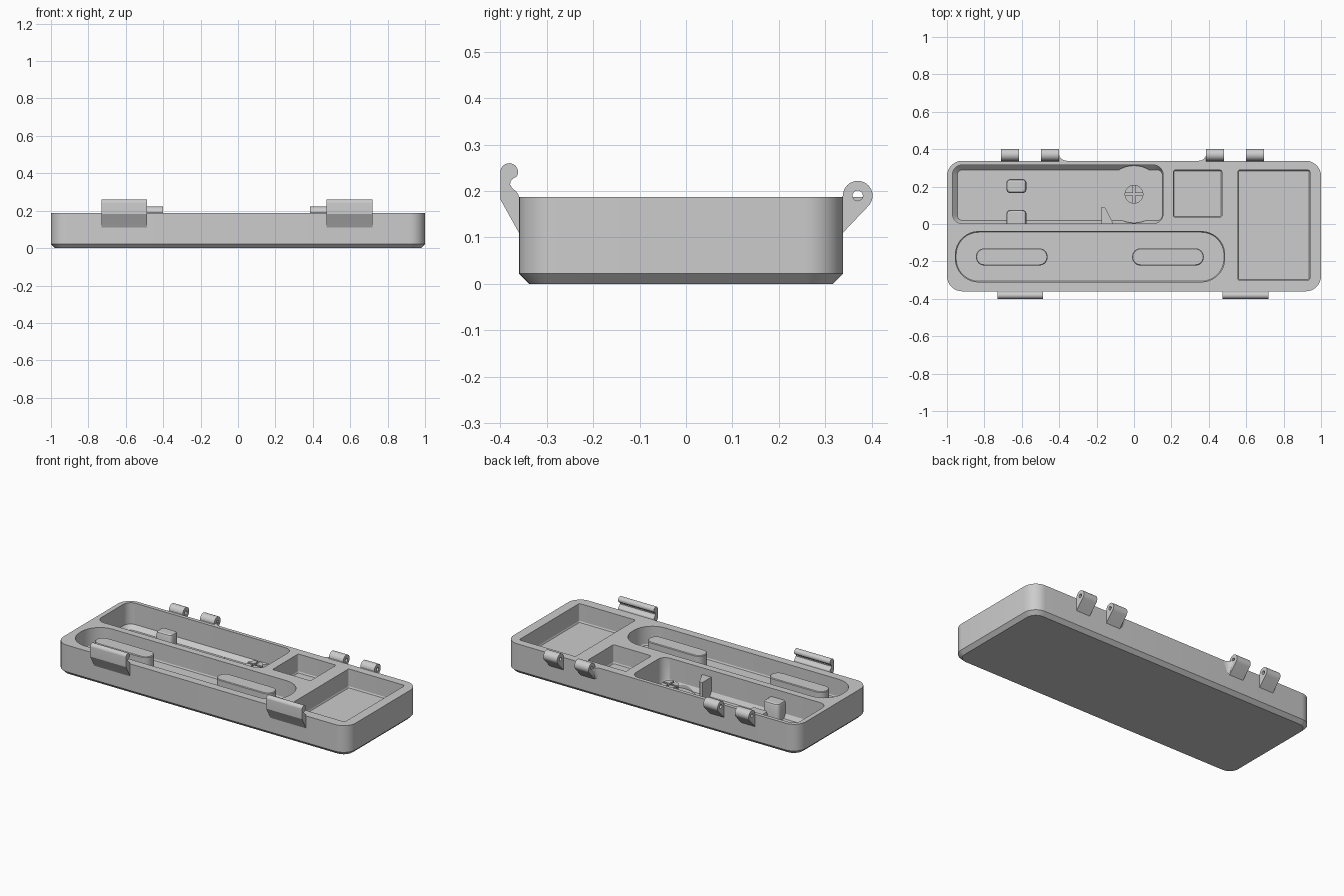
import bpy, bmesh
from math import pi, sin, cos

cube = bpy.data.objects.get("Cube")
if cube:
    bpy.data.objects.remove(cube, do_unlink=True)

COLOUR = (0.605, 0.605, 0.605, 1)
grey = bpy.data.materials.new("grey_plastic")
grey.use_nodes = True
grey.diffuse_color = COLOUR
grey.node_tree.nodes["Principled BSDF"].inputs["Base Color"].default_value = COLOUR

FRONT, BACK, TOP, FLOOR = -0.36, 0.338, 0.187, 0.03


def loft(name, rings):
    """Solid through matching closed rings of 3D points."""
    bm = bmesh.new()
    loops = [[bm.verts.new(p) for p in ring] for ring in rings]
    n = len(loops[0])
    for a, b in zip(loops, loops[1:]):
        for i in range(n):
            j = (i + 1) % n
            bm.faces.new((a[i], a[j], b[j], b[i]))
    bm.faces.new(loops[0][::-1])
    bm.faces.new(loops[-1])
    bmesh.ops.remove_doubles(bm, verts=bm.verts, dist=1e-5)
    bmesh.ops.recalc_face_normals(bm, faces=bm.faces)
    mesh = bpy.data.meshes.new(name)
    bm.to_mesh(mesh)
    bm.free()
    mesh.materials.append(grey)
    obj = bpy.data.objects.new(name, mesh)
    bpy.context.collection.objects.link(obj)
    return obj


def arc(cx, cy, r, start, end, steps=8):
    angles = [start + (end - start) * i / steps for i in range(steps + 1)]
    return [(cx + r * cos(a), cy + r * sin(a)) for a in angles]


def ring(x0, x1, y0, y1, r, z):
    """Rounded rectangle at one height."""
    corners = [(x1 - r, y1 - r), (x0 + r, y1 - r), (x0 + r, y0 + r), (x1 - r, y0 + r)]
    return [(x, y, z) for i, c in enumerate(corners)
            for x, y in arc(*c, r, i * pi / 2, (i + 1) * pi / 2)]


def slab(name, x0, x1, y0, y1, r, levels):
    """Rounded block; each level is a height and an inset."""
    return loft(name, [ring(x0 + d, x1 - d, y0 + d, y1 - d, max(r - d, 0.004), z)
                       for z, d in levels])


def extrude_x(name, profile, x0, x1):
    return loft(name, [[(x, y, z) for y, z in profile] for x in (x0, x1)])


def disc(name, x, y, r, z0, z1):
    return loft(name, [[(px, py, z) for px, py in arc(x, y, r, 0, 2 * pi, 48)[:-1]] for z in (z0, z1)])


def cut(obj, cutters):
    bpy.context.view_layer.objects.active = obj
    for cutter in cutters:
        cutter.hide_render = True
        mod = obj.modifiers.new("cut", "BOOLEAN")
        mod.operation, mod.solver, mod.object = "DIFFERENCE", "EXACT", cutter
        bpy.ops.object.modifier_apply(modifier=mod.name)
        bpy.data.objects.remove(cutter, do_unlink=True)


parts = []

# Tray with a chamfered base and its compartments
tray = slab("tray", -1, 1, FRONT, BACK, 0.082, [(0, 0.022), (0.022, 0), (TOP, 0)])
shallow = [(0.072, 0.004), (0.08, 0), (0.3, 0)]
cut(tray, [
    # its floor slopes up towards the outer walls
    loft("long_pocket", [ring(-0.945, 0.152, 0.018, 0.29, 0.03, FLOOR),
                         ring(-0.97, 0.155, 0.003, 0.315, 0.05, FLOOR + 0.025),
                         ring(-0.97, 0.155, 0.003, 0.315, 0.05, 0.3)]),
    disc("reel_pocket", 0, 0.159, 0.153, FLOOR - 0.003, 0.3),
    slab("handle_slot", -0.955, 0.485, -0.31, -0.04, 0.125, shallow),
    slab("small_pocket", 0.21, 0.47, 0.037, 0.288, 0.01, shallow),
    slab("large_pocket", 0.555, 0.94, -0.3, 0.288, 0.01, shallow),
])
parts.append(tray)

# Raised pads in the handle slot
for side, x in (("right", -0.845), ("left", -0.01)):
    parts.append(slab(side + "_pad", x, x + 0.383, -0.222, -0.13, 0.045,
                      [(0.06, 0), (0.17, 0), (0.174, 0.004)]))

# Rounded posts in the long pocket
for name, y0, y1 in (("free_post", 0.165, 0.24), ("wall_post", -0.02, 0.075)):
    parts.append(slab(name, -0.682, -0.575, y0, y1, 0.022,
                      [(0.02, 0), (0.122, 0), (0.132, 0.004), (0.136, 0.012)]))

# Split hub for the reel
hub = disc("split_hub", 0, 0.159, 0.05, 0.02, 0.115)
cut(hub, [
    slab("slot_a", -0.1, 0.1, 0.153, 0.165, 0.004, [(0.04, 0), (0.2, 0)]),
    slab("slot_b", -0.006, 0.006, 0.06, 0.26, 0.004, [(0.04, 0), (0.2, 0)]),
])
parts.append(hub)

# Tapered guide fin on the pocket wall
fin = [(-0.175, -0.005), (-0.108, -0.005), (-0.125, 0.03), (-0.15, 0.082), (-0.16, 0.09), (-0.175, 0.09)]
parts.append(loft("guide_fin", [[(x, y, z) for x, y in fin] for z in (0.02, 0.145)]))

# Hinge knuckles along the back
knuckle = [(BACK - 0.01, 0.1), (BACK, 0.11)] + arc(0.37, 0.19, 0.032, -pi / 4, pi, 20) + [(BACK - 0.01, 0.18)]
for i, (x0, x1) in enumerate(((-0.71, -0.615), (-0.497, -0.4), (0.385, 0.482), (0.6, 0.695))):
    hinge = extrude_x("hinge_%d" % (i + 1), knuckle, x0, x1)
    cut(hinge, [extrude_x("pin_hole", arc(0.37, 0.19, 0.011, 0, 2 * pi, 24)[:-1], x0 - 0.1, x1 + 0.1)])
    parts.append(hinge)

# Curved gussets beside the inner hinges
for side, x, s in (("right", -0.405, 1), ("left", 0.39, -1)):
    flare = [(x, BACK - 0.01)] + [(x + s * px, py) for px, py in
                                  arc(0.045, BACK + 0.042, 0.042, pi, 1.5 * pi)] \
        + [(x + s * 0.045, BACK - 0.01)]
    parts.append(loft(side + "_hinge_gusset", [
        [(px, min(py, BACK - 0.002 + (px - x) * s * 0.01), 0.11) for px, py in flare],
        [(px, py, 0.17) for px, py in flare], [(px, py, TOP) for px, py in flare]]))

# Snap clips along the front, with a bulb and a smooth neck
clip = [(-0.355, 0.1), (-0.36, 0.11), (-0.4, 0.182)] \
    + arc(-0.381, 0.241, 0.019, pi, -pi / 6, 16) \
    + [(-0.373, 0.227), (-0.378, 0.221), (-0.379, 0.214), (-0.375, 0.207),
       (-0.367, 0.2), (-0.362, 0.194), (-0.36, TOP), (-0.355, TOP)]
for side, x in (("right", -0.731), ("left", 0.473)):
    parts.append(extrude_x(side + "_front_clip", clip, x, x + 0.245))

# Smooth curves, crisp edges
bpy.ops.object.select_all(action="DESELECT")
for obj in parts:
    obj.select_set(True)
bpy.context.view_layer.objects.active = tray
bpy.ops.object.shade_smooth_by_angle(angle=pi / 8)
